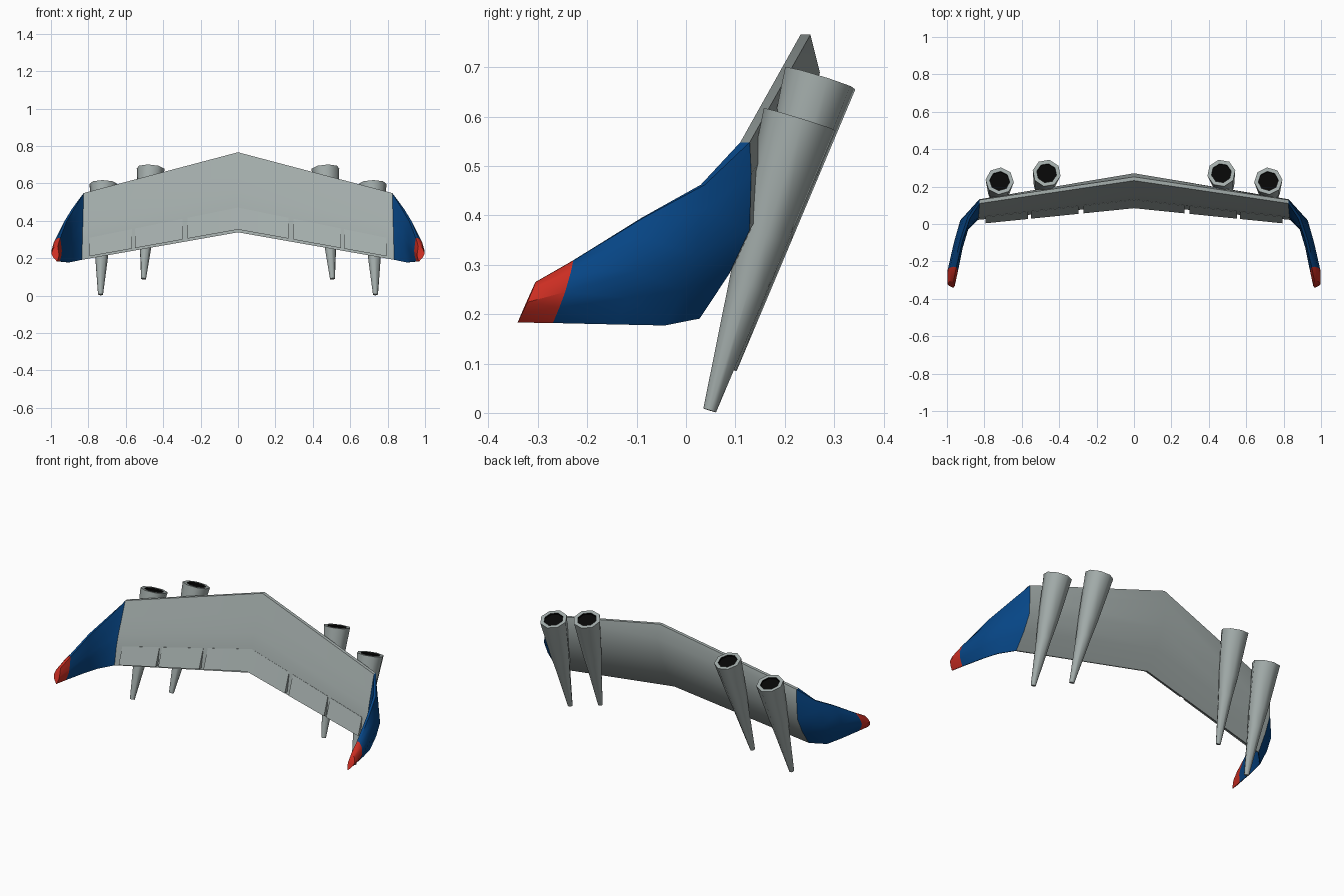
import bpy, bmesh, math
from mathutils import Vector, Matrix

cube = bpy.data.objects.get("Cube")
if cube:
    bpy.data.objects.remove(cube, do_unlink=True)


def material(name, r, g, b):
    m = bpy.data.materials.new(name)
    m.use_nodes = True
    m.diffuse_color = (r, g, b, 1)
    node = next(n for n in m.node_tree.nodes if n.type == 'BSDF_PRINCIPLED')
    node.inputs["Base Color"].default_value = (r, g, b, 1)
    node.inputs["Roughness"].default_value = 0.7
    return m


GREY = material("hull grey", 0.37, 0.42, 0.41)
BLUE = material("deep blue", 0.002, 0.06, 0.235)
RED = material("tip red", 0.6, 0.027, 0.016)
BLACK = material("intake black", 0.002, 0.002, 0.002)


def finish(name, bm, mats, angle=30):
    bmesh.ops.recalc_face_normals(bm, faces=bm.faces)
    mesh = bpy.data.meshes.new(name)
    bm.to_mesh(mesh)
    bm.free()
    for m in mats:
        mesh.materials.append(m)
    ob = bpy.data.objects.new(name, mesh)
    bpy.context.collection.objects.link(ob)
    bpy.ops.object.select_all(action='DESELECT')
    ob.select_set(True)
    bpy.context.view_layer.objects.active = ob
    bpy.ops.object.shade_smooth_by_angle(angle=math.radians(angle))


def loft(rings, mat_rule=lambda i: 0):
    # Skin a row of matching closed sections and cap both ends
    bm = bmesh.new()
    rows = [[bm.verts.new(p) for p in ring] for ring in rings]
    n = len(rows[0])
    for i, (a, b) in enumerate(zip(rows, rows[1:])):
        for k in range(n):
            j = (k + 1) % n
            bm.faces.new((a[k], a[j], b[j], b[k])).material_index = mat_rule(i)
    bm.faces.new(rows[0])
    bm.faces.new(rows[-1]).material_index = mat_rule(len(rows) - 2)
    return bm


def section(lead, trail, normal, scale, shoulder):
    # Wing section: chord fraction from leading edge, thickness along the normal
    profile = [(0, 0), (0.25, -0.007), (0.5, -0.014), (0.7, -0.014), (1, 0), (1, 0.006),
               (0.75, 0.045), (0.5, 0.066), (0.18, shoulder), (0, 0.02)]
    lead, trail = Vector(lead), Vector(trail)
    normal = Vector(normal).normalized()
    return [lead.lerp(trail, f) + normal * t * scale for f, t in profile]


ROOT_LEAD, ROOT_TRAIL = Vector((0, 0.232, 0.766)), Vector((0, 0.105, 0.338))
TIP_LEAD, TIP_TRAIL = Vector((0.825, 0.11, 0.548)), Vector((0.835, 0.022, 0.191))


def flip(p, side):
    return Vector((p[0] * side, p[1], p[2]))


# Main wing, swept away from the middle
root = section(ROOT_LEAD, ROOT_TRAIL, (0, 1, 0), 1, 0.062)
tip = section(TIP_LEAD, TIP_TRAIL, (0, 1, 0), 0.95, 0.04)
finish("main_wing", loft([[flip(p, -1) for p in tip], root, tip]), [GREY])

# Curved winglets with red ends
winglet = [tip,
           section((0.877, 0.03, 0.462), (0.903, -0.045, 0.177), (0.8, 0.55, 0), 0.72, 0.045),
           section((0.917, -0.09, 0.395), (0.928, -0.14, 0.179), (1, 0.3, 0), 0.65, 0.048),
           section((0.95, -0.23, 0.308), (0.953, -0.27, 0.182), (1, 0.12, 0), 0.68, 0.05),
           section((0.964, -0.305, 0.265), (0.966, -0.341, 0.183), (1, 0.05, 0), 0.5, 0.05)]
for side, label in ((1, "left"), (-1, "right")):
    rings = [[flip(p, side) for p in ring] for ring in winglet]
    finish(label + "_winglet", loft(rings, lambda i: int(i == 3)), [BLUE, RED], 40)


def chord_point(x, f, forward):
    t = x / 0.83
    p = ROOT_LEAD.lerp(TIP_LEAD, t).lerp(ROOT_TRAIL.lerp(TIP_TRAIL, t), f)
    return Vector((x, p.y - forward, p.z))


# Lowered flaps on the front face, split by narrow gaps
def flap_end(x):
    return [chord_point(x, f, d) for f, d in
            ((0.69, 0.015), (0.965, 0.025), (0.965, -0.004), (0.7, -0.015))]


finish("middle_flap", loft([[flip(p, -1) for p in flap_end(0.27)],
                            flap_end(0), flap_end(0.27)]), [GREY])
for side, label in ((1, "left"), (-1, "right")):
    for part, x0, x1 in (("inner", 0.297, 0.55), ("outer", 0.566, 0.795)):
        rings = [[flip(p, side) for p in flap_end(x)] for x in (x0, x1)]
        finish(f"{label}_{part}_flap", loft(rings), [GREY])


# Tapered engine pods with a slight waist and a dark open mouth
def pod(name, bottom, top):
    bottom, top = Vector(bottom), Vector(top)
    axis = top - bottom
    bm = bmesh.new()
    bmesh.ops.create_cone(bm, cap_ends=True, segments=8, radius1=0.0135,
                          radius2=0.076, depth=axis.length)
    for height, widen in ((0.6, 1.08), (0.43, 0.92)):
        cut = bmesh.ops.bisect_plane(bm, geom=bm.verts[:] + bm.edges[:] + bm.faces[:],
                                     plane_co=(0, 0, (height - 0.5) * axis.length),
                                     plane_no=(0, 0, 1))["geom_cut"]
        for v in cut:
            if isinstance(v, bmesh.types.BMVert):
                v.co.x *= widen
    mouth = max(bm.faces, key=lambda f: f.calc_center_median().z)
    bmesh.ops.inset_region(bm, faces=[mouth], thickness=0.022)
    hole = bmesh.ops.extrude_discrete_faces(bm, faces=[mouth])["faces"][0]
    bmesh.ops.translate(bm, verts=hole.verts, vec=(0, 0, -0.01))
    for e in hole.edges:
        for f in e.link_faces:
            f.material_index = 1
    turn = axis.to_track_quat('Z', 'Y').to_matrix().to_4x4()
    bm.transform(Matrix.Translation((top + bottom) / 2) @ turn)
    finish(name, bm, [GREY, BLACK], 50)


for side, label in ((1, "left"), (-1, "right")):
    pod(label + "_inner_pod", (0.505 * side, 0.09, 0.089), (0.467 * side, 0.272, 0.678))
    pod(label + "_outer_pod", (0.735 * side, 0.048, 0.005), (0.718 * side, 0.23, 0.595))
